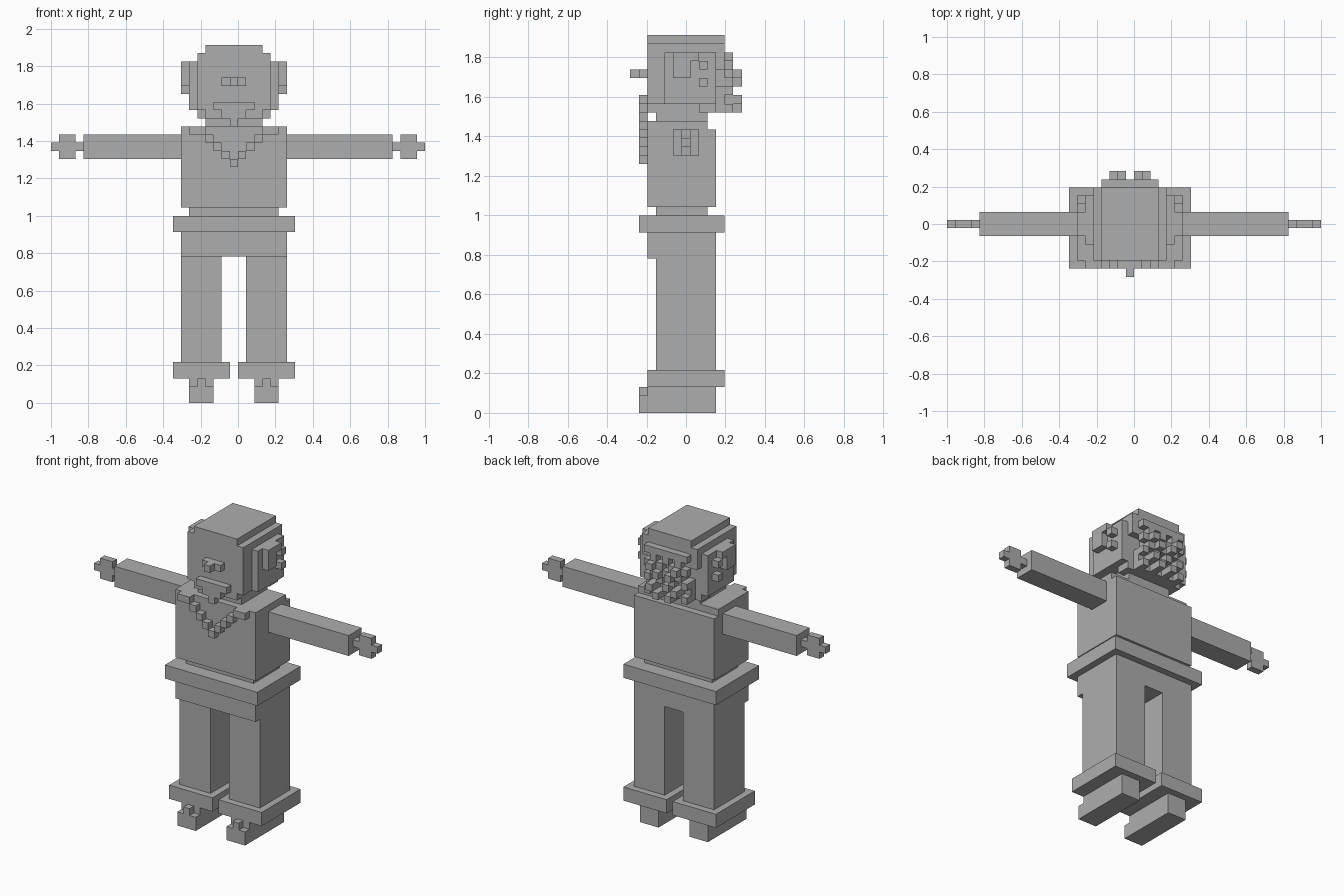
import bpy
import bmesh
from mathutils import Vector

if "Cube" in bpy.data.objects:
    bpy.data.objects.remove(bpy.data.objects["Cube"], do_unlink=True)

# One block of the figure, and the block-grid position of the world origin
UNIT = 2 / 46
ORIGIN = Vector((23, 6.5, 0))
BODY_SUM, ARM_SUM = 45, 46   # mirror sums for the body and for the arms

grey = bpy.data.materials.new("plain_grey")
grey.use_nodes = True
grey.diffuse_color = (0.42, 0.42, 0.42, 1)
grey.node_tree.nodes["Principled BSDF"].inputs["Base Color"].default_value = grey.diffuse_color


def mirrored(box, total):
    """Reflect a box of (x range, y range, z range) sideways."""
    (a, b), depth, height = box
    return ((total - b, total - a), depth, height)


def part(name, *boxes):
    """Build one object from boxes given as ranges in block units."""
    bm = bmesh.new()
    for box in boxes:
        low, high = (Vector(corner) for corner in zip(*box))
        verts = bmesh.ops.create_cube(bm, size=1)["verts"]
        for v in verts:
            local = v.co + Vector((0.5, 0.5, 0.5))
            v.co = (low + local * (high - low) - ORIGIN) * UNIT
    mesh = bpy.data.meshes.new(name)
    bm.to_mesh(mesh)
    bm.free()
    mesh.materials.append(grey)
    obj = bpy.data.objects.new(name, mesh)
    bpy.context.collection.objects.link(obj)
    return obj


def pair(name, total, *boxes):
    """Build a right part and its left mirror image."""
    part("right_" + name, *boxes)
    part("left_" + name, *(mirrored(b, total) for b in boxes))


def block(x, y, z, width=1, height=1):
    return ((x, x + width), (y, y + 1), (z, z + height))


# Feet with a raised toe, trouser cuffs and legs
pair("foot", BODY_SUM,
     ((17, 20), (2, 10), (0, 3)),
     ((17, 20), (1, 2), (0, 2)),
     block(18, 1, 2))
pair("cuff", BODY_SUM, ((15, 22), (2, 11), (3, 5)))
pair("leg", BODY_SUM, ((16, 21), (3, 10), (5, 18)))

# Hips, belt, waist and torso
part("hips", ((16, 29), (2, 10), (18, 21)))
part("belt", ((15, 30), (1, 11), (21, 23)))
part("waist", ((17, 28), (3, 9), (23, 24)))
part("torso", ((16, 29), (2, 10), (24, 33)))
part("shoulders", ((16, 29), (2, 9), (33, 34)))

# Arms and flat cross-shaped hands
pair("arm", ARM_SUM, ((4, 17), (5, 8), (30, 33)))
pair("hand", ARM_SUM,
     ((0, 4), (6, 7), (31, 32)),
     ((1, 3), (6, 7), (30, 33)))

# Necklace of single beads hanging in a V
beads = [block(22, 1, 29)]
for step in range(1, 6):
    bead = block(22 - step, 1, min(29 + step, 33))
    beads += [bead, mirrored(bead, BODY_SUM)]
part("necklace", *beads)

# Neck, stepped jaw, face and rounded crown
part("neck", ((19, 26), (3, 9), (34, 35)))
part("jaw",
     ((19, 26), (2, 10), (35, 36)),
     ((18, 27), (2, 10), (36, 37)))
part("head", ((18, 27), (2, 10), (37, 43)))
part("crown",
     ((19, 26), (2, 11), (43, 44)),
     ((18, 27), (3, 11), (42, 43)))
pair("cheek", BODY_SUM, ((17, 18), (4, 10), (36, 42)))
pair("jaw_corner", BODY_SUM, ((18, 19), (8, 10), (35, 36)))

# Nose and pointed beard
part("nose", block(21, 1, 39, width=3), block(22, 0, 39))
part("beard",
     block(20, 1, 36, width=5),
     block(21, 1, 35, width=3),
     block(22, 1, 34))

# Ears with loose tufts beside them
pair("ear", BODY_SUM,
     ((16, 17), (5, 7), (39, 42)),
     block(16, 8, 38),
     block(16, 8, 40),
     block(16, 7, 41))

# Uneven curls in layers over the back of the head
part("back_hair",
     ((18, 27), (10, 11), (40, 42)),
     ((19, 26), (10, 11), (35, 38)),
     ((20, 25), (10, 11), (38, 40)))
curls = []
for row in range(35, 42):
    for column in range(19, 23):
        if (row + column) % 2 == 0 or row == 41:
            curl = block(column, 11, row)
            curls.append(curl)
            if column != 22:
                curls.append(mirrored(curl, BODY_SUM))
part("curls", *curls)
pair("outer_curl", BODY_SUM,
     block(20, 12, 39),
     block(21, 12, 38),
     block(21, 12, 35),
     block(20, 12, 36))
